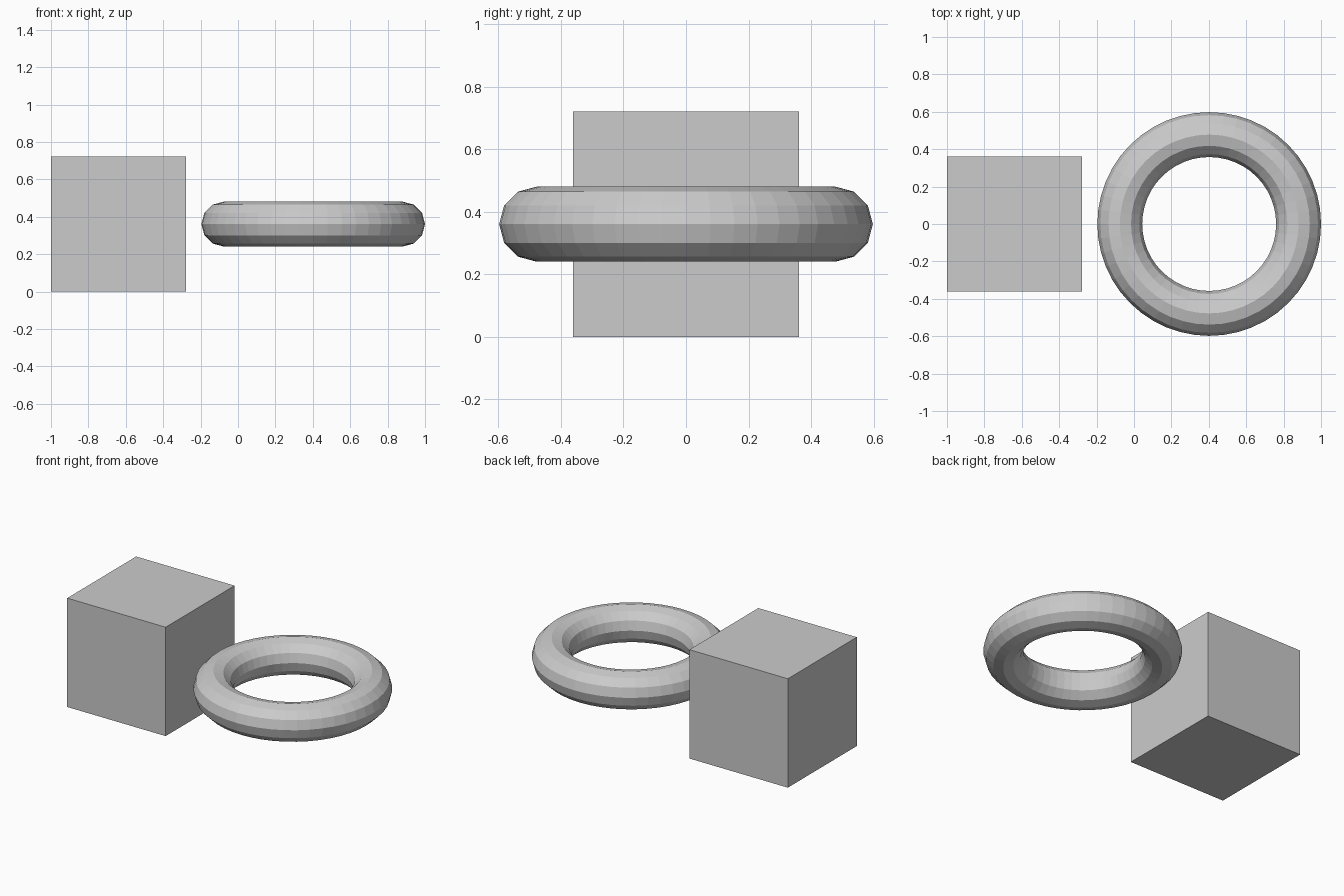
import bpy

if "Cube" in bpy.data.objects:
    bpy.data.objects.remove(bpy.data.objects["Cube"])

SIDE = 0.722          # cube edge length
MAJOR, MINOR = 0.478, 0.12

# Cube standing on the ground, left end
bpy.ops.mesh.primitive_cube_add(size=SIDE, location=(-1 + SIDE / 2, 0, SIDE / 2))
bpy.context.object.name = "cube"

# Faceted ring floating level with the cube's centre, right end
bpy.ops.mesh.primitive_torus_add(
    major_segments=48, minor_segments=12,
    major_radius=MAJOR, minor_radius=MINOR,
    location=(1 - MAJOR - MINOR, 0, SIDE / 2))
ring = bpy.context.object
ring.name = "ring"
ring.data.shade_flat()
